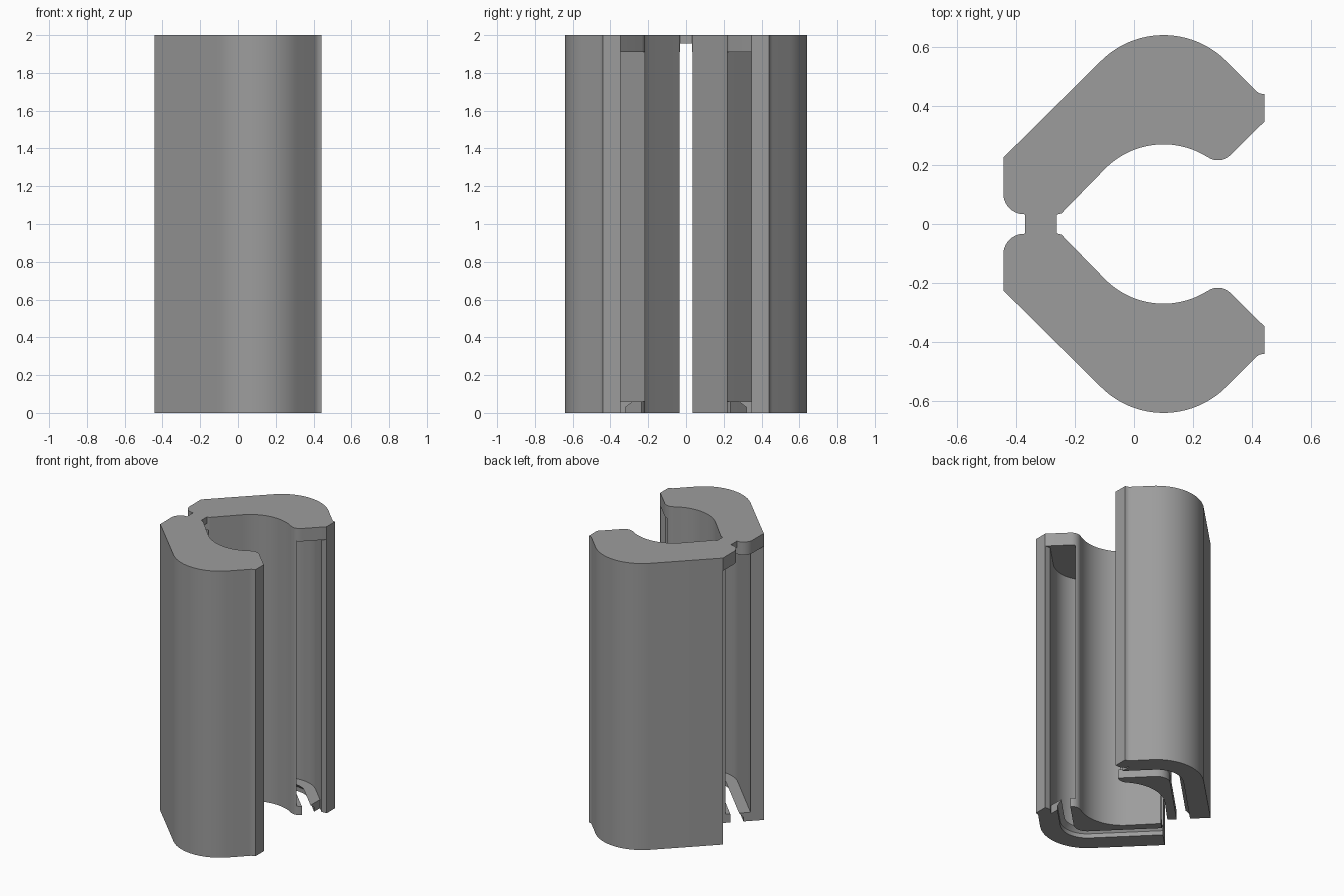
import bpy, bmesh, math

if "Cube" in bpy.data.objects:
    bpy.data.objects.remove(bpy.data.objects["Cube"])

GREY = bpy.data.materials.new("plain grey")
GREY.diffuse_color = (0.335, 0.335, 0.335, 1)
GREY.use_nodes = True
GREY.node_tree.nodes["Principled BSDF"].inputs["Base Color"].default_value = GREY.diffuse_color
H = math.sqrt(0.5)


def arc(cx, cy, r, a0, a1, n=24):
    """Points on an arc, angles in degrees."""
    return [(cx + r * math.cos(math.radians(a0 + (a1 - a0) * i / n)),
             cy + r * math.sin(math.radians(a0 + (a1 - a0) * i / n))) for i in range(n + 1)]


def loft(name, levels):
    """Solid from (z, outline) levels that share one point count."""
    bm = bmesh.new()
    rings = [[bm.verts.new((x, y, z)) for x, y in pts] for z, pts in levels]
    n = len(rings[0])
    bm.faces.new(rings[0])
    bm.faces.new(rings[-1])
    for a, b in zip(rings, rings[1:]):
        for i in range(n):
            j = (i + 1) % n
            bm.faces.new((a[i], a[j], b[j], b[i]))
    bmesh.ops.recalc_face_normals(bm, faces=bm.faces)
    me = bpy.data.meshes.new(name)
    bm.to_mesh(me)
    bm.free()
    ob = bpy.data.objects.new(name, me)
    bpy.context.collection.objects.link(ob)
    me.materials.append(GREY)
    return ob


# Outline of one curved half: outer arc, right tip, bulb, inner arc, left foot
outline = [(-0.443, 0.225)]
outline += arc(0.10, 0.34, 0.30, 135, 45)
outline += [(0.405, 0.459), (0.415, 0.449), (0.427, 0.442), (0.442, 0.44), (0.442, 0.347)]
outline += arc(0.284, 0.278, 0.062, -45, -112, 8)
outline += arc(0.10, -0.008, 0.278, 58, 135)
outline += [(-0.245, 0.036), (-0.257, 0.033)]
outline += arc(-0.373, 0.103, 0.07, 270, 180, 10)
half = loft("curved_jaw", [(0, outline), (2, outline)])

END = -0.218    # the walls stop square at x + y = END, only the cap goes on
WALL = 0.083    # outer wall thickness
LIP_X = 0.364   # the outer lip stops here


# Slot plus the cut-back left end, between depths d0 and d1 from the outer face
def slot(d0, d1):
    c0, c1 = 0.665 - d0 / H, 0.665 - d1 / H
    s0, s1, sw = 0.865 - d0 / H, 0.865 - d1 / H, 0.865 - WALL / H
    x0, x1 = (END - c0) / 2, (END - c1) / 2
    pts = [(-0.8, -0.5), (-0.8, END + 0.8), (x0, x0 + c0)]
    pts += arc(0.10, 0.34, 0.30 - d0, 135, 45)
    xa = LIP_X - (0.01 if d0 == WALL else 0)
    pts += [(xa, s0 - xa), (LIP_X, sw - LIP_X)]
    pts += [(sw - 0.346, 0.346), (0.75, 0.346), (0.75, s1 - 0.75)]
    pts += arc(0.10, 0.34, 0.30 - d1, 45, 135)
    return pts + [(x1, x1 + c1), (END + 0.5, -0.5)]


# Cutter steps inward near the bottom, leaving a lip on each side of the slot
cutter = loft("slot_cutter", [(-0.1, slot(0.128, 0.213)), (0.03, slot(0.128, 0.213)),
                              (0.06, slot(0.156, 0.213)), (0.061, slot(WALL, 0.245)),
                              (1.91, slot(WALL, 0.245))])
cutter.hide_render = True
cut = half.modifiers.new("slot", 'BOOLEAN')
cut.operation = 'DIFFERENCE'
cut.solver = 'EXACT'
cut.object = cutter

# Second half mirrored across y
mirror = half.modifiers.new("mirror", 'MIRROR')
mirror.use_axis = (False, True, False)
mirror.use_mirror_merge = False

bpy.ops.object.select_all(action='DESELECT')
bpy.context.view_layer.objects.active = half
half.select_set(True)
for m in ("slot", "mirror"):
    bpy.ops.object.modifier_apply(modifier=m)
bpy.data.objects.remove(cutter)
bpy.ops.object.shade_smooth_by_angle(angle=math.radians(25))

# Thin bridge joining the halves at the top
box = [(-0.37, -0.033), (-0.263, -0.033), (-0.263, 0.033), (-0.37, 0.033)]
loft("top_bridge", [(1.955, box), (2, box)])
